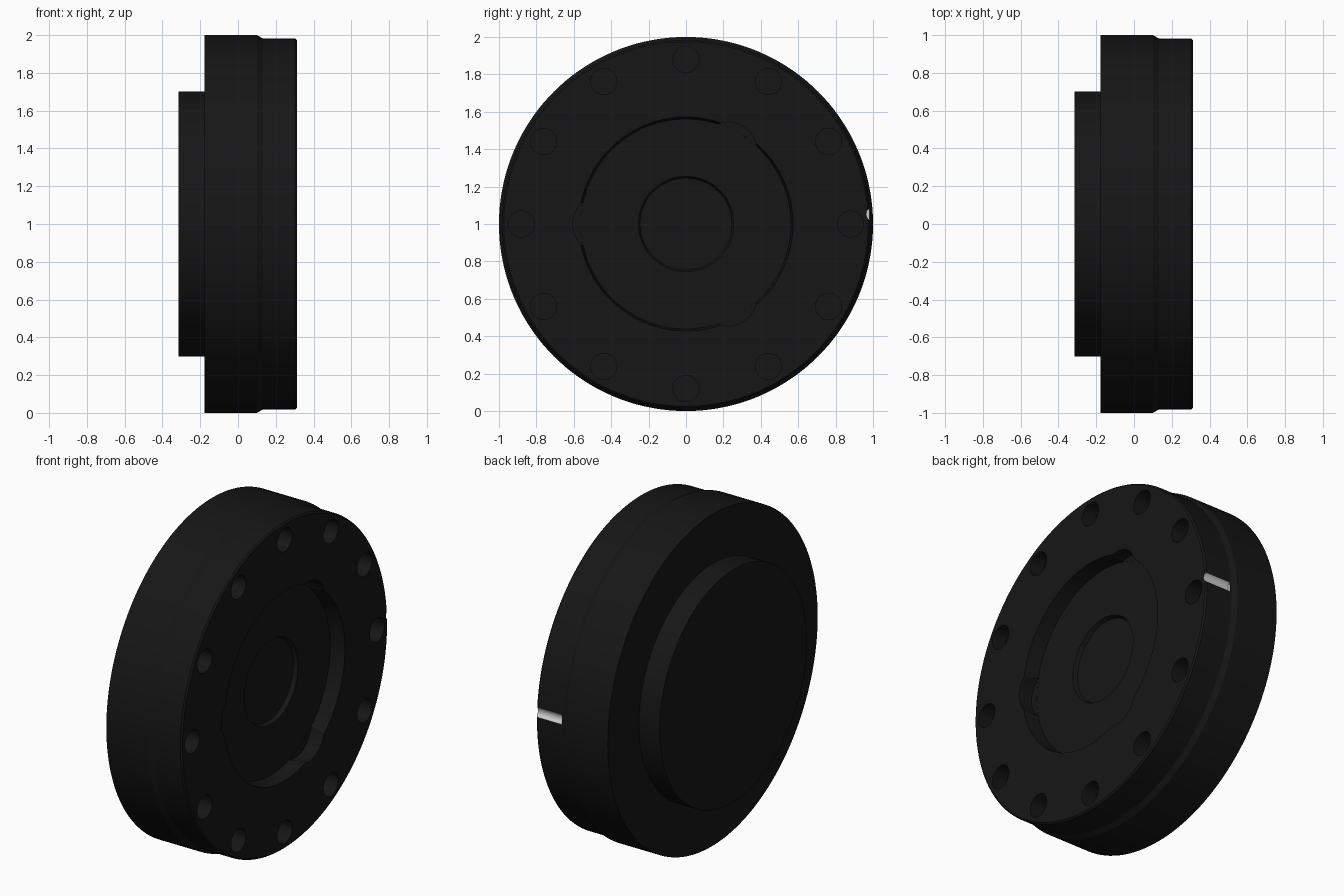
import bpy, bmesh
from math import sin, cos, pi, radians
from mathutils import Matrix

if "Cube" in bpy.data.objects:
    bpy.data.objects.remove(bpy.data.objects["Cube"])

SEG = 144


def material(name, color):
    m = bpy.data.materials.new(name)
    m.diffuse_color = color
    m.use_nodes = True
    m.node_tree.nodes["Principled BSDF"].inputs["Base Color"].default_value = m.diffuse_color
    return m


black = material("black_finish", (0.008, 0.008, 0.008, 1))
bare = material("bare_metal", (0.8, 0.8, 0.8, 1))


def make_object(name, bm):
    bmesh.ops.recalc_face_normals(bm, faces=bm.faces[:])
    mesh = bpy.data.meshes.new(name)
    bm.to_mesh(mesh)
    bm.free()
    mesh.materials.append(black)
    mesh.materials.append(bare)
    ob = bpy.data.objects.new(name, mesh)
    bpy.context.collection.objects.link(ob)
    return ob


def lathe(name, profile):
    """Revolve (x, radius) points about the x axis at z = 1, capping both ends."""
    bm = bmesh.new()
    rings = [[bm.verts.new((x, r * cos(2 * pi * i / SEG), 1 + r * sin(2 * pi * i / SEG)))
              for i in range(SEG)] for x, r in profile]
    for a, b in zip(rings, rings[1:]):
        for i in range(SEG):
            j = (i + 1) % SEG
            bm.faces.new((a[i], a[j], b[j], b[i]))
    bm.faces.new(rings[0])
    bm.faces.new(rings[-1])
    return make_object(name, bm)


def cut(target, name, spots, radius, x0, x1=0.4, slot=0):
    """Cut round x-aligned holes at (angle, distance) spots."""
    bm = bmesh.new()
    for ang, d in spots:
        mat = (Matrix.Translation(((x0 + x1) / 2, d * cos(radians(ang)), 1 + d * sin(radians(ang))))
               @ Matrix.Rotation(pi / 2, 4, 'Y'))
        bmesh.ops.create_cone(bm, cap_ends=True, segments=40, radius1=radius,
                              radius2=radius, depth=x1 - x0, matrix=mat)
    for f in bm.faces:
        f.material_index = slot
    cutter = make_object(name, bm)
    cutter.hide_render = True
    mod = target.modifiers.new(name, 'BOOLEAN')
    mod.operation = 'DIFFERENCE'
    mod.solver = 'EXACT'
    mod.object = cutter
    bpy.context.view_layer.objects.active = target
    bpy.ops.object.modifier_apply(modifier=mod.name)
    bpy.data.objects.remove(cutter)


# Flanged disc: rear hub, stepped rim, front pocket and central recess
disc = lathe("flanged_disc", [
    (-0.315, 0.702), (-0.178, 0.702), (-0.178, 1.0), (0.10, 1.0), (0.13, 0.983),
    (0.303, 0.983), (0.312, 0.974), (0.312, 0.572), (0.222, 0.561),
    (0.222, 0.255), (0.197, 0.245)])

# Three lobes around the pocket
cut(disc, "pocket_lobes", [(a, 0.452) for a in (60, 180, 300)], 0.153, 0.223)

# Ring of twelve bolt holes
cut(disc, "bolt_holes", [(30 * i, 0.88) for i in range(12)], 0.07, 0.222)

# Bright witness groove on the rim
cut(disc, "rim_groove", [(3, 1.0)], 0.035, 0.14, slot=1)

bpy.ops.object.select_all(action='DESELECT')
disc.select_set(True)
bpy.context.view_layer.objects.active = disc
bpy.ops.object.shade_smooth_by_angle(angle=radians(20))
